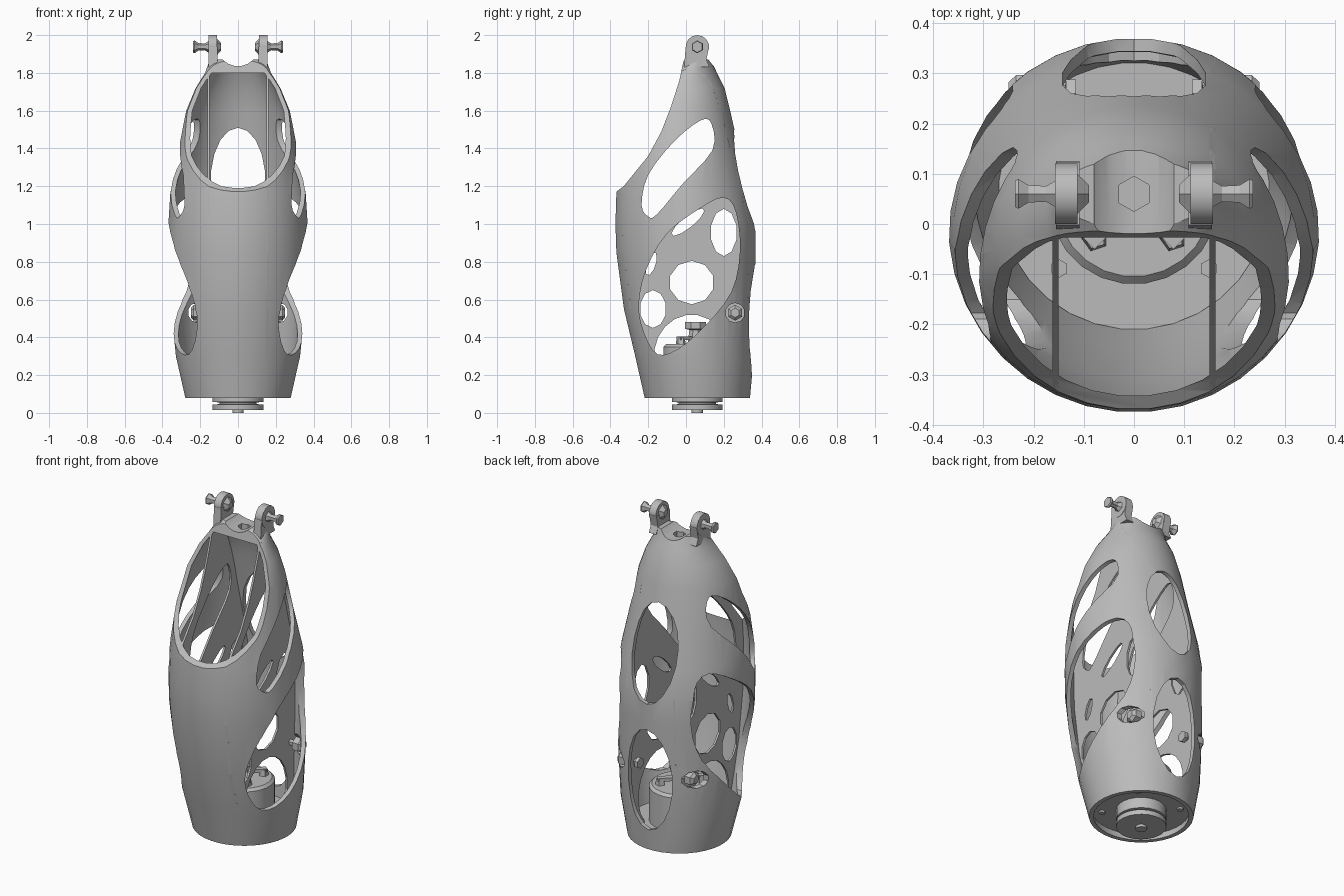
import bpy, bmesh, math
from mathutils import Vector

cube = bpy.data.objects.get("Cube")
if cube:
    bpy.data.objects.remove(cube)

grey = bpy.data.materials.new("plain grey")
grey.use_nodes = True
colour = (0.5, 0.5, 0.5, 1)
grey.diffuse_color = colour
grey.node_tree.nodes["Principled BSDF"].inputs["Base Color"].default_value = colour


def finish(name, bm):
    bmesh.ops.recalc_face_normals(bm, faces=bm.faces)
    mesh = bpy.data.meshes.new(name)
    bm.to_mesh(mesh)
    bm.free()
    mesh.materials.append(grey)
    ob = bpy.data.objects.new(name, mesh)
    bpy.context.collection.objects.link(ob)
    return ob


def place(axis, a, b, h):
    # a and b lie across the axis, h runs along it
    return {"x": (h, a, b), "y": (a, h, b), "z": (a, b, h)}[axis]


def skin(name, rings):
    # closed solid through a stack of rings
    bm = bmesh.new()
    loops = [[bm.verts.new(p) for p in ring] for ring in rings]
    n = len(loops[0])
    for low, high in zip(loops, loops[1:]):
        for i in range(n):
            j = (i + 1) % n
            bm.faces.new((low[i], low[j], high[j], high[i]))
    bm.faces.new(loops[0])
    bm.faces.new(loops[-1])
    return finish(name, bm)


def prism(name, axis, points, start, end):
    return skin(name, [[place(axis, a, b, h) for a, b in points] for h in (start, end)])


def ellipse(ca, cb, ra, rb, n=12, tilt=0):
    out = []
    for i in range(n):
        t = math.tau * (i + 0.5) / n
        a, b = ra * math.cos(t), rb * math.sin(t)
        out.append((ca + a * math.cos(tilt) - b * math.sin(tilt),
                    cb + a * math.sin(tilt) + b * math.cos(tilt)))
    return out


def turned(name, axis, ca, cb, profile, n):
    return skin(name, [[place(axis, a, b, h) for a, b in ellipse(ca, cb, r, r, n)]
                       for r, h in profile])


def rounded(points, steps=3):
    # smooth closed curve through the points
    pts = [Vector(p) for p in points]
    n, out = len(pts), []
    for i in range(n):
        a, b, c, d = (pts[(i + k) % n] for k in (-1, 0, 1, 2))
        for s in range(steps):
            t = s / steps
            p = 0.5 * (2 * b + (c - a) * t + (2 * a - 5 * b + 4 * c - d) * t * t
                       + (3 * b - a - 3 * c + d) * t ** 3)
            out.append((p.x, p.y))
    return out


def carve(ob, cutters, keep=None):
    jobs = ([(keep, "INTERSECT")] if keep else []) + [(c, "DIFFERENCE") for c in cutters]
    for tool, kind in jobs:
        mod = ob.modifiers.new(tool.name, "BOOLEAN")
        mod.object, mod.operation, mod.solver = tool, kind, "EXACT"
    graph = bpy.context.evaluated_depsgraph_get()
    mesh = bpy.data.meshes.new_from_object(ob.evaluated_get(graph))
    ob.modifiers.clear()
    ob.data = mesh


# Shell sections: height, front, back, half width
sections = [(0.08, -0.22, 0.34, 0.28), (0.3, -0.27, 0.36, 0.33), (0.55, -0.33, 0.365, 0.355),
            (0.85, -0.37, 0.37, 0.37), (1.0, -0.375, 0.37, 0.37), (1.16, -0.37, 0.335, 0.36),
            (1.4, -0.35, 0.28, 0.315), (1.6, -0.29, 0.235, 0.275), (1.72, -0.22, 0.205, 0.225),
            (1.8, -0.13, 0.165, 0.175), (1.87, -0.01, 0.13, 0.15)]


def section(row, inset=0):
    z, front, back, half = row
    return [(x, y, z) for x, y in ellipse(0, (front + back) / 2, half - inset,
                                          (back - front) / 2 - inset, 36)]


outer = [section(r) for r in sections]
inner = [section(r, 0.025) for r in sections[:-1]]
shell = skin("shell", inner[::-1] + outer)
body = skin("body_helper", outer)

# Cutters
front_opening = prism("front_opening_cutter", "x",
                      [(-0.6, 1.1), (-0.39, 1.155), (-0.33, 1.2), (-0.2, 1.36), (-0.13, 1.49),
                       (-0.08, 1.62), (-0.035, 1.76), (-0.01, 1.88), (-0.6, 1.95)], -0.6, 0.6)
upper_side = prism("upper_side_cutter", "x",
                   rounded([(-0.235, 1.1), (-0.2, 1.04), (-0.155, 1.05), (-0.02, 1.21),
                            (0.14, 1.39), (0.135, 1.53), (0.08, 1.55), (-0.06, 1.44),
                            (-0.2, 1.26)]), -0.6, 0.6)
lower_side = prism("lower_side_cutter", "x",
                   rounded([(-0.15, 0.31), (-0.22, 0.42), (-0.25, 0.57), (-0.21, 0.76),
                            (-0.1, 0.95), (0.07, 1.08), (0.2, 1.14), (0.265, 1.06),
                            (0.285, 0.85), (0.24, 0.64), (0.1, 0.46), (-0.04, 0.34)]), -0.6, 0.6)
back_holes = [prism("back_cutter", "y", ellipse(0, z, 0.145, h, 18), 0.1, 0.7)
              for z, h in ((0.5, 0.3), (1.23, 0.28))]
saddle = prism("saddle_cutter", "y", ellipse(0, 1.945, 0.11, 0.11, 20), -0.3, 0.5)
top_hole = prism("top_hole_cutter", "z", ellipse(0, 0.06, 0.035, 0.035, 6), 1.7, 1.95)
bolt_seat = prism("bolt_seat_cutter", "x", ellipse(0.26, 0.53, 0.052, 0.052, 10), -0.6, 0.6)
windows = [prism("window_cutter", "x", ellipse(*w), -0.6, 0.6) for w in (
    (0.03, 0.69, 0.12, 0.115, 10), (0.2, 0.955, 0.07, 0.125, 10),
    (-0.175, 0.55, 0.07, 0.1, 10), (-0.185, 0.79, 0.025, 0.065, 8, -0.3),
    (0.01, 1.01, 0.11, 0.03, 10, 0.68), (0.03, 0.3, 0.2, 0.22, 20))]

carve(shell, [front_opening, upper_side, lower_side, saddle, top_hole, bolt_seat] + back_holes)

# Inner side plates, lugs, pins and bolts, on both sides
smooth = [shell]
for side, s in (("left", 1), ("right", -1)):
    plate = prism(side + "_inner_plate", "x",
                  [(-0.5, 0.14), (0.5, 0.14), (0.5, 1.84), (-0.5, 1.84)], s * 0.15, s * 0.162)
    carve(plate, [front_opening, upper_side] + windows, keep=body)
    lug = prism(side + "_lug", "x", ellipse(0.06, 1.938, 0.062, 0.062, 14), s * 0.112, s * 0.157)
    neck = prism(side + "_lug_neck", "x",
                 [(-0.01, 1.83), (0.125, 1.83), (0.108, 1.87), (0.122, 1.938), (-0.002, 1.938)],
                 s * 0.108, s * 0.155)
    pin = turned(side + "_pin", "x", 0.06, 1.938,
                 [(0.02, s * 0.09), (0.045, s * 0.112), (0.03, s * 0.157), (0.018, s * 0.175),
                  (0.02, s * 0.21), (0.034, s * 0.23), (0.03, s * 0.237)], 6)
    bolt = turned(side + "_bolt", "x", 0.26, 0.53,
                  [(0.032, s * 0.115), (0.032, s * 0.135), (0.018, s * 0.137), (0.018, s * 0.195),
                   (0.042, s * 0.197), (0.042, s * 0.235), (0.025, s * 0.25)], 6)
    smooth.append(lug)

# Base floor, motor drum and the coupling under it
smooth.append(turned("base_floor", "z", 0, 0.06, [(0.265, 0.12), (0.27, 0.15)], 32))
smooth.append(turned("drum", "z", 0, 0.05, [(0.17, 0.14), (0.17, 0.35), (0.155, 0.365)], 24))
smooth.append(turned("coupling", "z", 0, 0.06,
                     [(0.03, 0), (0.03, 0.015), (0.135, 0.016), (0.135, 0.045), (0.1, 0.046),
                      (0.1, 0.056), (0.135, 0.057), (0.135, 0.13)], 24))
turned("drum_hub", "z", 0, 0.05, [(0.045, 0.36), (0.035, 0.44), (0.06, 0.445), (0.06, 0.48)], 8)
for i in range(4):
    t = math.tau * (i + 0.5) / 4
    c, d = math.cos(t), math.sin(t)
    turned("floor_bolt", "z", 0.21 * c, 0.06 + 0.21 * d, [(0.018, 0.108), (0.018, 0.16)], 6)
    turned("drum_post", "z", 0.11 * c, 0.05 + 0.11 * d, [(0.028, 0.36), (0.022, 0.4)], 5)
    prism("hub_arm", "z", ellipse(0.07 * c, 0.05 + 0.07 * d, 0.08, 0.022, 4, t), 0.385, 0.405)

# Remove the cutters and smooth the round parts
for ob in [front_opening, upper_side, lower_side, saddle, top_hole, bolt_seat, body] + back_holes + windows:
    bpy.data.objects.remove(ob)
bpy.ops.object.select_all(action="DESELECT")
for ob in smooth:
    ob.select_set(True)
bpy.context.view_layer.objects.active = shell
bpy.ops.object.shade_smooth_by_angle(angle=math.radians(30))
